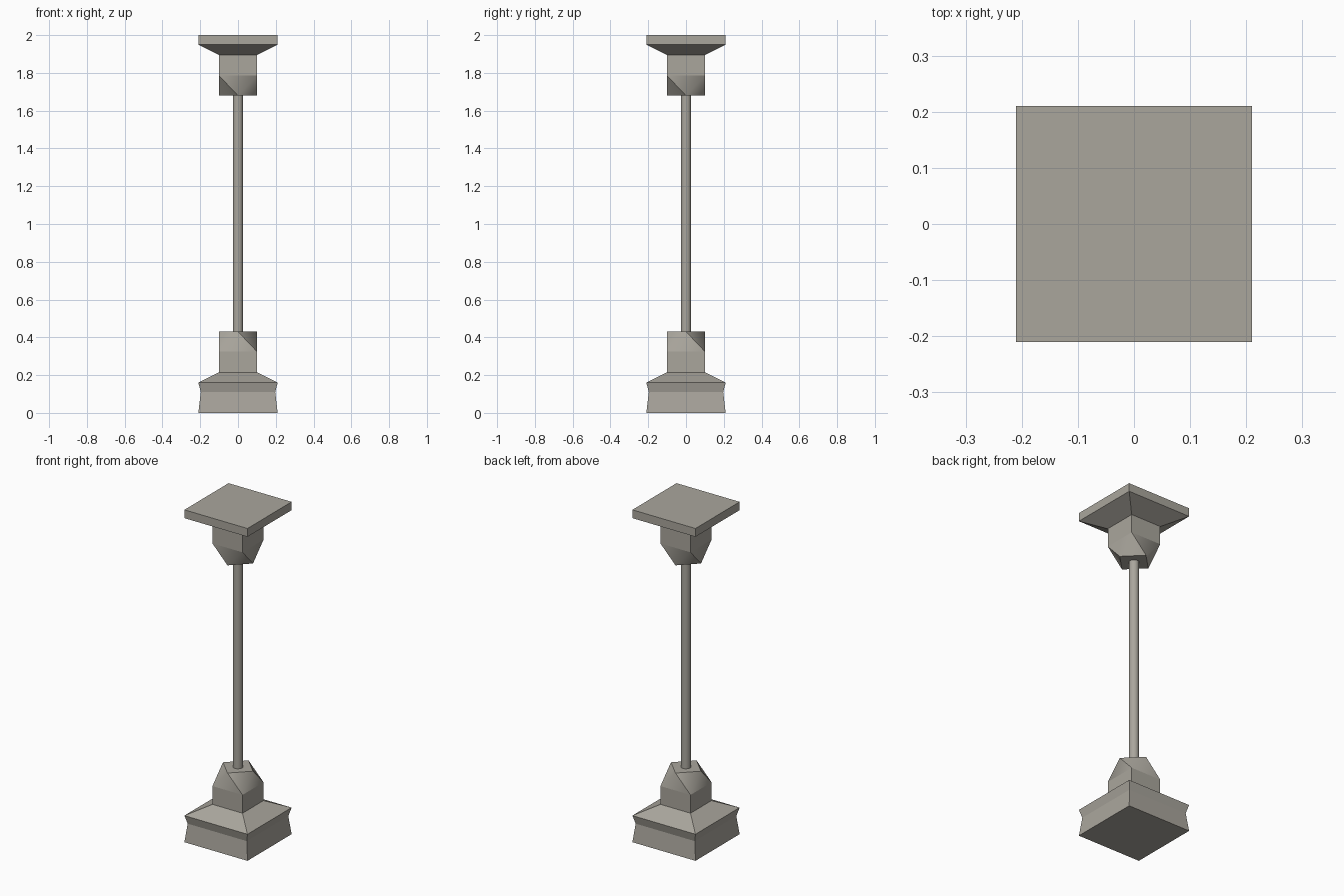
import bpy, bmesh, math

if "Cube" in bpy.data.objects:
    bpy.data.objects.remove(bpy.data.objects["Cube"])

stone = bpy.data.materials.new("warm grey stone")
stone.diffuse_color = (0.40, 0.38, 0.335, 1)
stone.use_nodes = True
stone.node_tree.nodes["Principled BSDF"].inputs["Base Color"].default_value = stone.diffuse_color


def finish(bm, name):
    bmesh.ops.recalc_face_normals(bm, faces=bm.faces)
    me = bpy.data.meshes.new(name)
    bm.to_mesh(me)
    bm.free()
    me.materials.append(stone)
    ob = bpy.data.objects.new(name, me)
    bpy.context.collection.objects.link(ob)
    return ob


def square(bm, h, z):
    return [bm.verts.new((x * h, y * h, z)) for x, y in ((-1, -1), (1, -1), (1, 1), (-1, 1))]


def square_stack(name, profile, twist_z=None):
    """Stack square sections (half width, z); optionally end in a square turned 45 degrees."""
    bm = bmesh.new()
    rings = [square(bm, h, z) for h, z in profile]
    bm.faces.new(rings[0])
    for a, b in zip(rings, rings[1:]):
        for i in range(4):
            j = (i + 1) % 4
            bm.faces.new((a[i], a[j], b[j], b[i]))
    top = rings[-1]
    if twist_z is not None:
        r = profile[-1][0]
        diamond = [bm.verts.new((x * r, y * r, twist_z)) for x, y in ((0, -1), (1, 0), (0, 1), (-1, 0))]
        twisted = []
        for i in range(4):
            # one twisted side: an upright triangle plus the sloped corner beside it
            twisted.append(bm.faces.new((top[i], top[(i + 1) % 4], diamond[i])))
            twisted.append(bm.faces.new((top[i], diamond[i], diamond[i - 1])))
        for f in twisted:
            f.smooth = True
        for i in range(4):
            for pair in ((top[(i + 1) % 4], diamond[i]), (top[i], top[(i + 1) % 4]),
                         (diamond[i], diamond[i - 1])):
                bm.edges.get(pair).smooth = False
        top = diamond
    bm.faces.new(top)
    return finish(bm, name)


# pedestal with waisted sides and sloped shoulder
square_stack("base", [(0.21, 0), (0.197, 0.11), (0.21, 0.16), (0.10, 0.215)])

# blocks that twist from square to diamond; the upper one is turned over
LOWER = ([(0.10, 0.215), (0.10, 0.325)], 0.43)
square_stack("lower_block", *LOWER)
upper = square_stack("upper_block", *LOWER)
upper.rotation_euler = (0, math.pi, 0)
upper.location.z = 0.215 + 1.895

# flared top plate
square_stack("top_plate", [(0.10, 1.895), (0.21, 1.95), (0.21, 2.0)])

# slender shaft
bpy.ops.mesh.primitive_cylinder_add(vertices=8, radius=0.029, depth=1.27,
                                    location=(0, 0, 1.055), rotation=(0, 0, math.pi / 8))
shaft = bpy.context.object
shaft.name = "shaft"
bpy.ops.object.transform_apply(location=False, rotation=True, scale=False)
# one flat must face the front whatever the starting angle of the primitive
shaft.data.materials.append(stone)
bpy.ops.object.shade_smooth_by_angle(angle=math.radians(50))
